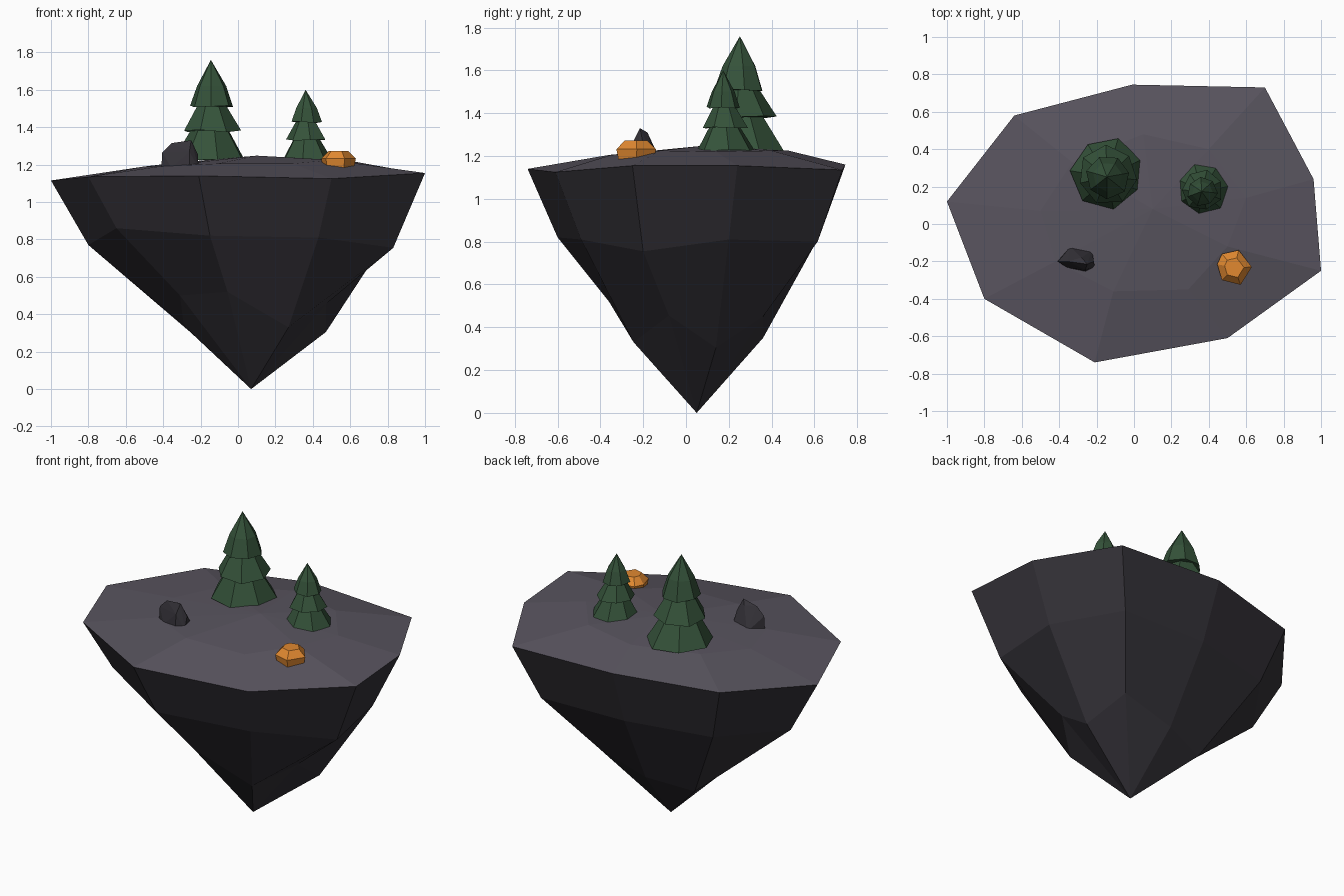
import bpy, bmesh, math, random
from mathutils import Vector

if "Cube" in bpy.data.objects:
    bpy.data.objects.remove(bpy.data.objects["Cube"])

random.seed(4)


def material(name, rgb):
    m = bpy.data.materials.new(name)
    m.diffuse_color = (*rgb, 1)
    m.use_nodes = True
    m.node_tree.nodes["Principled BSDF"].inputs["Base Color"].default_value = m.diffuse_color
    return m


SOIL = material("ground_grey", (0.10, 0.09, 0.115))
STONE = material("dark_stone", (0.035, 0.032, 0.04))
GREEN = material("pine_green", (0.035, 0.085, 0.042))
ORANGE = material("orange_crystal", (0.75, 0.25, 0.03))


def finish(bm, name, mat):
    bmesh.ops.recalc_face_normals(bm, faces=bm.faces)
    mesh = bpy.data.meshes.new(name)
    bm.to_mesh(mesh)
    bm.free()
    mesh.materials.append(mat)
    ob = bpy.data.objects.new(name, mesh)
    bpy.context.collection.objects.link(ob)
    return ob


def loft(bm, rings, tip):
    """Join rings of equal length and close the last one to a tip."""
    rows = [[bm.verts.new(p) for p in r] for r in rings]
    apex = bm.verts.new(tip)
    n = len(rows[0])
    for i in range(n):
        j = (i + 1) % n
        for a, b in zip(rows, rows[1:]):
            bm.faces.new((a[i], a[j], b[j], b[i]))
        bm.faces.new((rows[-1][i], rows[-1][j], apex))
    return rows


def hull(name, points, mat):
    bm = bmesh.new()
    for p in points:
        bm.verts.new(p)
    res = bmesh.ops.convex_hull(bm, input=bm.verts)
    loose = {g for g in res["geom_interior"] if isinstance(g, bmesh.types.BMVert)}
    bmesh.ops.delete(bm, geom=list(loose), context='VERTS')
    return finish(bm, name, mat)


# Island outline and the rings above and below it
rim = [(-1, .12, 1.115), (-.64, .58, 1.145), (-.01, .745, 1.16),
       (.70, .73, 1.135), (.96, .24, 1.155), (1, -.25, 1.155),
       (.50, -.61, 1.125), (-.21, -.74, 1.14), (-.80, -.40, 1.135)]
plateau = [(-.50, .07, 1.19), (-.33, .33, 1.21), (.05, .48, 1.225),
           (.40, .40, 1.225), (.60, .14, 1.22), (.50, -.12, 1.225),
           (.29, -.35, 1.205), (-.11, -.36, 1.205), (-.42, -.20, 1.19)]
cliff = [(-.80, .10, .77), (-.53, .49, .80), (0, .615, .81),
         (.58, .615, .80), (.80, .20, .81), (.83, -.20, .755),
         (.43, -.49, .81), (-.15, -.60, .82), (-.65, -.32, .86)]
root = [(-.29, .09, .34), (-.25, .27, .30), (.03, .36, .35),
        (.365, .36, .45), (.47, .14, .305), (.47, -.08, .455),
        (.27, -.245, .33), (-.056, -.36, .52), (-.31, -.14, .50)]

# Ground surface
bm = bmesh.new()
loft(bm, [rim, plateau], (.10, .08, 1.248))
finish(bm, "island_ground", SOIL)

# Rock underside, tapering to a point
bm = bmesh.new()
loft(bm, [rim, cliff, root], (.07, .05, 0))
finish(bm, "island_rock", STONE)


def pine(name, x, y, z, s, phase):
    """Three stacked seven-sided cones with a slightly uneven hem."""
    bm = bmesh.new()
    tiers = [(0.01, .195, .34), (.16, .157, .43), (.29, .115, .54)]
    for k, (low, r, high) in enumerate(tiers):
        ring = []
        for i in range(7):
            a = math.radians(phase) + math.tau * i / 7 + k * 0.35
            rr = r * random.uniform(.95, 1.05) * s
            dz = random.uniform(-.008, .008) * s
            ring.append((x + rr * math.cos(a), y - .01 * k * s + rr * math.sin(a),
                         z + low * s + dz))
        # the top cone bulges a little below its tip
        rings = [ring]
        if k == 2:
            cx, cy = x, y - .02 * s
            rings.append([(cx + (p[0] - cx) * .68, cy + (p[1] - cy) * .68,
                           z + .40 * s) for p in ring])
        rows = loft(bm, rings, (x - .005 * s, y - .02 * s, z + high * s))
        bm.faces.new(rows[0])
    finish(bm, name, GREEN)


# Trees
pine("large_pine", -.14, .272, 1.22, 1.0, 22)
pine("small_pine", .365, .188, 1.222, .70, 5)

# Grey boulder
foot = [(-.41, -.20), (-.34, -.12), (-.225, -.14),
        (-.21, -.23), (-.26, -.255), (-.355, -.235)]
boulder = [(px, py, 1.18) for px, py in foot]
boulder += [(-.405, -.20, 1.265), (-.355, -.20, 1.315), (-.25, -.215, 1.33),
            (-.28, -.18, 1.31), (-.215, -.20, 1.255), (-.26, -.245, 1.27)]
hull("boulder", boulder, STONE)

# Orange crystal lump: outline repeated at three heights
lump = [(.445, -.215), (.47, -.16), (.56, -.14), (.63, -.23), (.57, -.325), (.47, -.30)]
crystal = []
for f, z in ((.9, 1.185), (1, 1.232), (.56, 1.273)):
    crystal += [(.535 + (px - .535) * f, -.235 + (py + .235) * f, z) for px, py in lump]
hull("orange_crystal", crystal, ORANGE)
